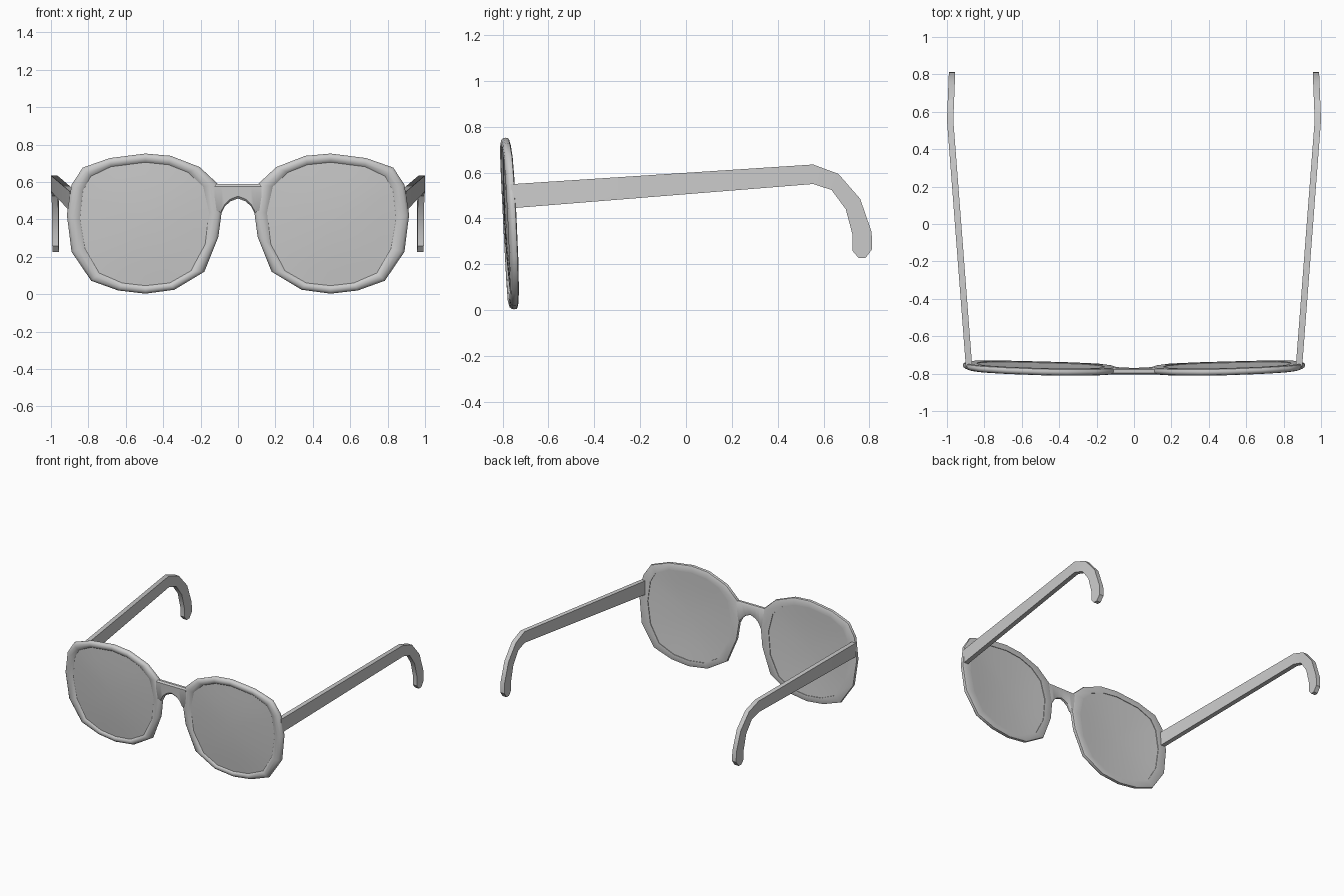
import bpy, bmesh, math

if "Cube" in bpy.data.objects:
    bpy.data.objects.remove(bpy.data.objects["Cube"])

def material(name, v):
    m = bpy.data.materials.new(name)
    m.diffuse_color = (v, v, v, 1)
    m.use_nodes = True
    m.node_tree.nodes["Principled BSDF"].inputs["Base Color"].default_value = m.diffuse_color
    return m

grey = material("light grey", 0.6)

# Rim outlines of the right eye (x, z), matching inner and outer points
INNER = [(.495, .703), (.677, .68), (.785, .628), (.826, .553), (.842, .404), (.815, .243),
         (.74, .115), (.618, .062), (.495, .048), (.366, .062), (.254, .126), (.179, .265),
         (.158, .436), (.19, .575), (.27, .65), (.372, .69)]
OUTER = [(.495, .752), (.685, .728), (.83, .677), (.89, .585), (.915, .425), (.89, .227),
         (.785, .072), (.64, .02), (.495, .003), (.34, .024), (.18, .12), (.105, .307),
         (.088, .435), (.108, .59), (.205, .68), (.36, .74)]

def place(x, z, depth):
    """Point on the tilted, wrapped front surface, set back by depth."""
    return (x, -.815 + .027 * x * x + .05 * (.72 - z) + depth, z)

def finish(name, bm, angle=30, mirror=True):
    bmesh.ops.recalc_face_normals(bm, faces=bm.faces)
    me = bpy.data.meshes.new(name)
    bm.to_mesh(me)
    bm.free()
    me.materials.append(grey)
    ob = bpy.data.objects.new(name, me)
    bpy.context.collection.objects.link(ob)
    bpy.ops.object.select_all(action='DESELECT')
    ob.select_set(True)
    bpy.context.view_layer.objects.active = ob
    bpy.ops.object.shade_smooth_by_angle(angle=math.radians(angle))
    if mirror:
        ob.modifiers.new("mirror", 'MIRROR').use_clip = False
    return ob

def skin(bm, rings, closed=False):
    n = len(rings[0])
    pairs = list(zip(rings, rings[1:])) + ([(rings[-1], rings[0])] if closed else [])
    for a, b in pairs:
        for i in range(n):
            j = (i + 1) % n
            bm.faces.new((a[i], a[j], b[j], b[i]))

# Rims: rounded section swept between inner and outer outline
bm = bmesh.new()
SECTION = [(0, .014), (.2, .004), (.5, 0), (.8, .004), (.96, .013), (1, .022), (.95, .034), (.8, .038), (0, .037)]
rings = [[bm.verts.new(place(a[0] + (b[0] - a[0]) * t, a[1] + (b[1] - a[1]) * t, d))
          for a, b in zip(INNER, OUTER)] for t, d in SECTION]
skin(bm, rings, closed=True)
finish("rim", bm, 40)

# Lenses: gently domed front and back
bm = bmesh.new()
cx, cz = .5, .385
for edge, dome in ((.012, .012), (.033, .012)):
    rings = []
    for k in (1.02, .8, .6, .4, .2):
        d = edge - dome * (1 - min(k, 1) ** 2)
        rings.append([bm.verts.new(place(cx + (x - cx) * k, cz + (z - cz) * k, d)) for x, z in INNER])
    skin(bm, rings)
    mid = bm.verts.new(place(cx, cz, edge - dome))
    for i in range(16):
        bm.faces.new((rings[-1][i], rings[-1][(i + 1) % 16], mid))
finish("lens", bm)

# Bridge: strips across the nose, with softened top and arch edges
bm = bmesh.new()
columns = [(.125, .435, .589), (.088, .435, .589), (.07, .47, .589), (.04, .497, .589), (0, .512, .589)]
columns += [(-x, a, b) for x, a, b in columns[-2::-1]]
loops = []
for x, lo, hi in columns:
    pts = [(lo + .012, .002), (hi - .012, .002), (hi, .012), (hi, .03), (hi - .01, .036),
           (lo + .01, .036), (lo, .03), (lo, .012)]
    loops.append([bm.verts.new(place(x, z, d)) for z, d in pts])
skin(bm, loops)
bm.faces.new(loops[0])
bm.faces.new(loops[-1])
finish("bridge", bm, 40, mirror=False)

# Temple arms: flat bars that flare outward and hook down behind the ear
bm = bmesh.new()
UPPER = [(-.765, .549), (.555, .635), (.665, .594), (.76, .485), (.81, .34), (.812, .266), (.783, .227)]
LOWER = [(-.765, .444), (.555, .55), (.635, .524), (.697, .44), (.727, .327), (.727, .258), (.753, .227)]

def flare(y):
    return .9 + .1 * (y + .75) / 1.3 if y < .555 else 1 - .04 * (y - .555)

loops = []
for (y1, z1), (y2, z2) in zip(UPPER, LOWER):
    loops.append([bm.verts.new(p) for p in (
        (flare(y1), y1, z1), (flare(y1) - .034, y1, z1),
        (flare(y2) - .034, y2, z2), (flare(y2), y2, z2))])
skin(bm, loops)
bm.faces.new(loops[0])
bm.faces.new(loops[-1])
finish("temple_arm", bm, 25)
